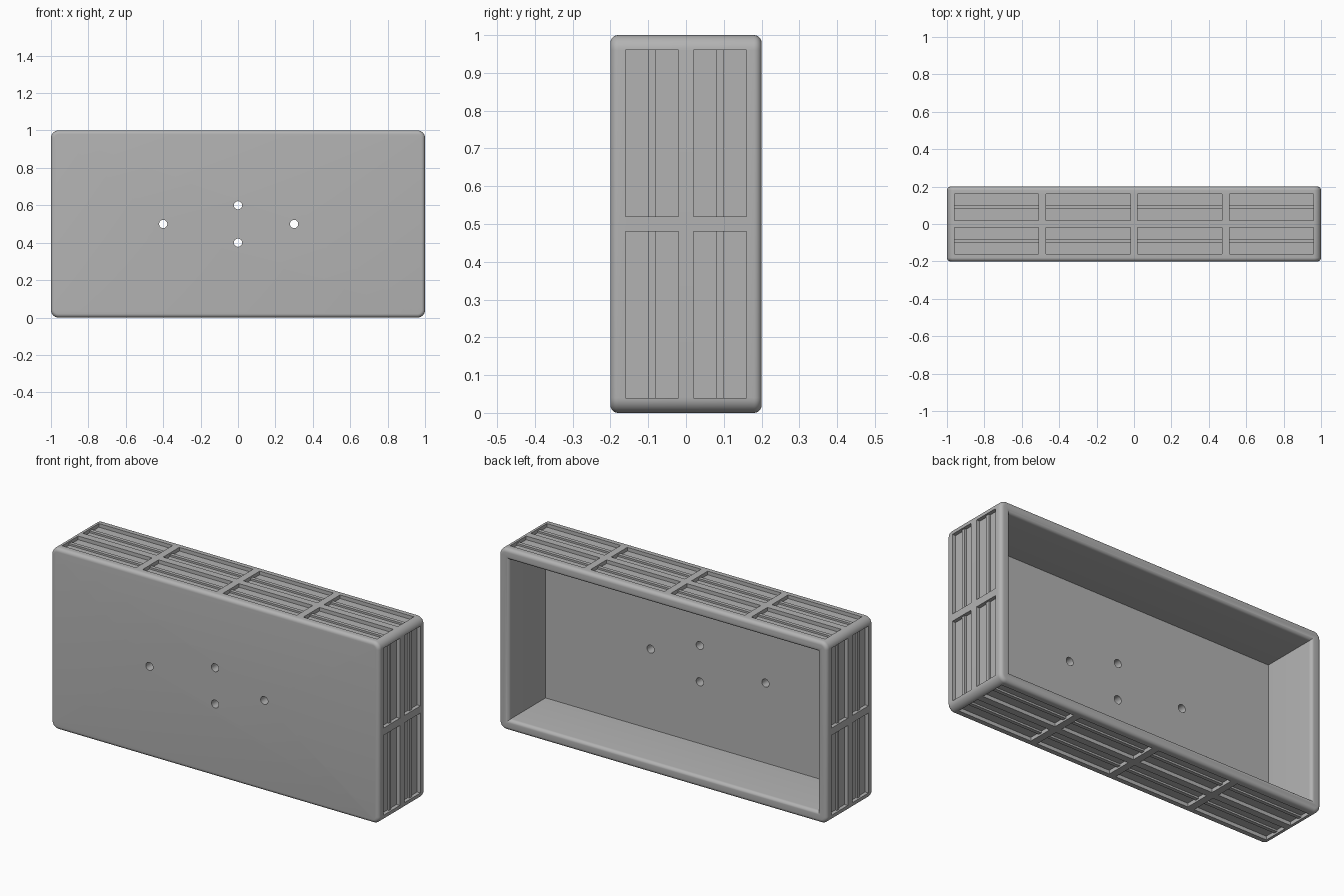
import bpy, bmesh, math
from mathutils import Vector

if "Cube" in bpy.data.objects:
    bpy.data.objects.remove(bpy.data.objects["Cube"])

HX, HY, H = 1.0, 0.2, 1.0      # half width, half depth, height
WALL, FLOOR = 0.06, 0.08       # side wall and front panel thickness
ROUND = 0.02                   # rim rounding
MID = H / 2

grey = bpy.data.materials.new("plain grey")
grey.use_nodes = True
grey.diffuse_color = (0.45, 0.45, 0.45, 1)
grey.node_tree.nodes["Principled BSDF"].inputs["Base Color"].default_value = grey.diffuse_color


def loft(bm, sections):
    """Closed solid through matching rings of points."""
    rings = [[bm.verts.new(p) for p in ring] for ring in sections]
    n = len(rings[0])
    for a, b in zip(rings, rings[1:]):
        for i in range(n):
            j = (i + 1) % n
            bm.faces.new((a[i], a[j], b[j], b[i]))
    bm.faces.new(rings[0])
    bm.faces.new(rings[-1])


def make_object(name, bm):
    bmesh.ops.recalc_face_normals(bm, faces=bm.faces)
    mesh = bpy.data.meshes.new(name)
    bm.to_mesh(mesh)
    bm.free()
    obj = bpy.data.objects.new(name, mesh)
    bpy.context.collection.objects.link(obj)
    mesh.materials.append(grey)
    return obj


def cut(target, cutter):
    mod = target.modifiers.new("cut", 'BOOLEAN')
    mod.operation, mod.solver, mod.object = 'DIFFERENCE', 'EXACT', cutter
    bpy.context.view_layer.objects.active = target
    bpy.ops.object.modifier_apply(modifier=mod.name)
    bpy.data.objects.remove(cutter)


def rectangle(hx, hz, y):
    return [(sx * hx, y, MID + sz * hz) for sx, sz in ((-1, -1), (1, -1), (1, 1), (-1, 1))]


# Outer body: rounded corners first, then softer front and back edges
bm = bmesh.new()
loft(bm, [rectangle(HX, MID, -HY), rectangle(HX, MID, HY)])
bmesh.ops.recalc_face_normals(bm, faces=bm.faces)
corners = [e for e in bm.edges if abs(e.verts[0].co.y - e.verts[1].co.y) > HY]
bmesh.ops.bevel(bm, geom=corners, offset=0.04, segments=8, profile=0.5, affect='EDGES')
outline = [e for e in bm.edges if abs(e.verts[0].co.y - e.verts[1].co.y) < 1e-4]
bmesh.ops.bevel(bm, geom=outline, offset=ROUND, segments=6, profile=0.5, affect='EDGES')
body = make_object("open_case", bm)

# Cavity open at the back, with a mouth that flares over the rounded rim
bm = bmesh.new()
sections = [rectangle(HX - WALL, MID - WALL, FLOOR - HY)]
for i in range(7):
    a = math.pi / 2 * i / 6
    flare = ROUND * (1 - math.cos(a)) - WALL
    sections.append(rectangle(HX + flare, MID + flare, HY - ROUND + ROUND * math.sin(a)))
sections.append(rectangle(HX + flare, MID + flare, HY + 0.1))
loft(bm, sections)
cut(body, make_object("cavity_cutter", bm))

# Recessed panels with a low central rib, on all four sides
MARGIN, GAP, DEPTH, RIB = 0.04, 0.04, 0.02, 0.01


def panels(bm, half_len, half_height, along, out, count):
    length = (2 * half_len - 2 * MARGIN - (count - 1) * GAP) / count
    top, low, rib = half_height + 0.05, half_height - DEPTH, half_height - DEPTH + RIB
    for side in (-1, 1):
        c = side * 0.09
        profile = [(c - 0.07, top), (c - 0.07, low), (c - 0.01, low), (c - 0.01, rib),
                   (c + 0.01, rib), (c + 0.01, low), (c + 0.07, low), (c + 0.07, top)]
        for k in range(count):
            start = -half_len + MARGIN + k * (length + GAP)
            loft(bm, [[Vector((0, y, MID)) + along * t + out * d for y, d in profile]
                      for t in (start, start + length)])


X, Z = Vector((1, 0, 0)), Vector((0, 0, 1))
bm = bmesh.new()
for s in (-1, 1):
    panels(bm, HX, MID, X, Z * s, 4)
    panels(bm, MID, HX, Z, X * s, 2)
cut(body, make_object("panel_cutter", bm))

# Mounting holes through the front panel
bm = bmesh.new()
for x, z in ((-0.4, 0.5), (0.3, 0.5), (0, 0.6), (0, 0.4)):
    loft(bm, [[(x + 0.022 * math.cos(a), y, z + 0.022 * math.sin(a))
               for a in (math.tau * i / 32 for i in range(32))] for y in (-0.3, 0)])
cut(body, make_object("hole_cutter", bm))

bpy.ops.object.select_all(action='DESELECT')
body.select_set(True)
bpy.context.view_layer.objects.active = body
bpy.ops.object.shade_smooth_by_angle(angle=math.radians(30))
